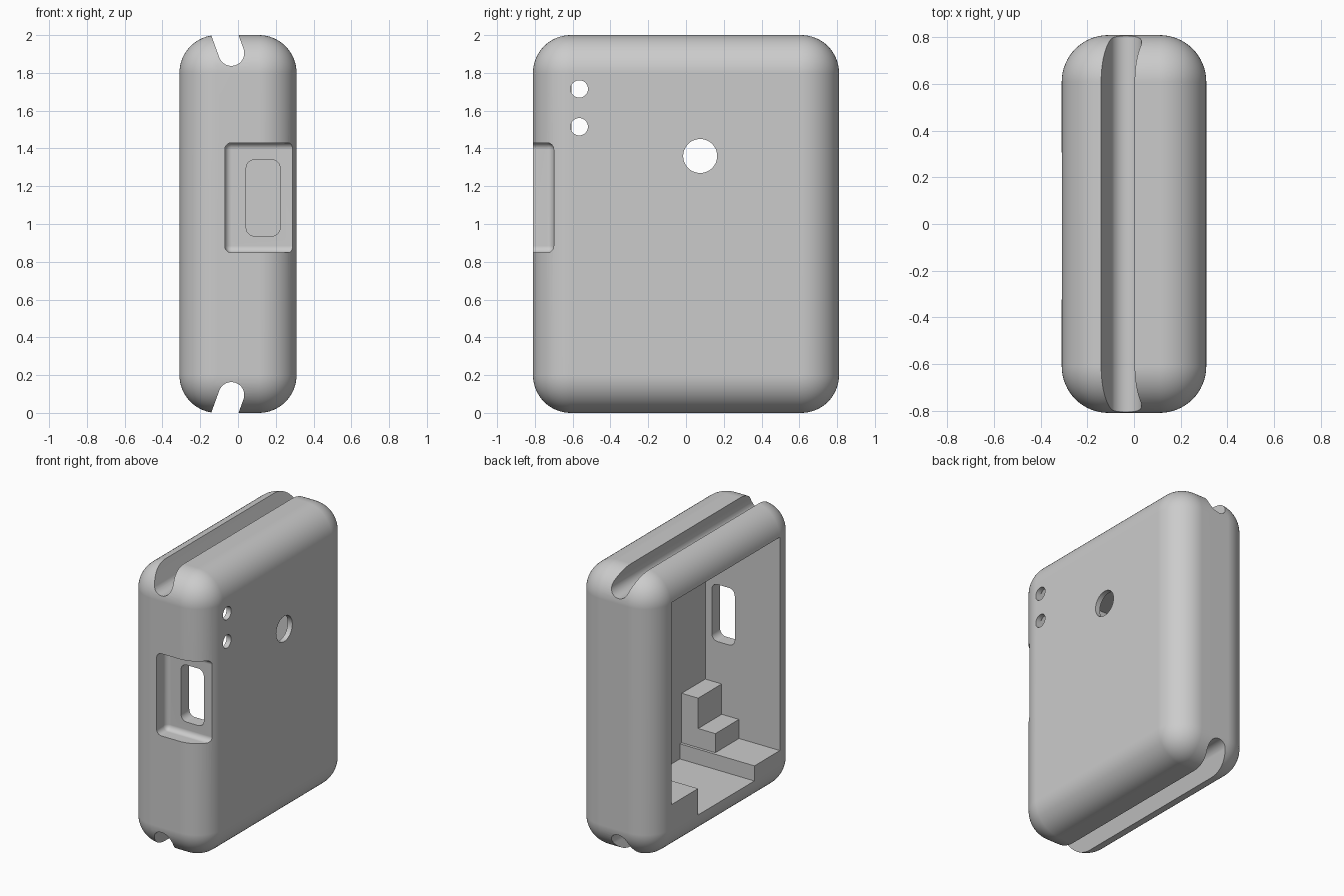
import bpy, bmesh, math
from mathutils import Vector, Matrix

cube = bpy.data.objects.get("Cube")
if cube:
    bpy.data.objects.remove(cube, do_unlink=True)

grey = bpy.data.materials.new("plain_grey")
grey.use_nodes = True
COLOUR = (0.6, 0.6, 0.6, 1)
grey.diffuse_color = COLOUR
grey.node_tree.nodes["Principled BSDF"].inputs["Base Color"].default_value = COLOUR


def make_object(name, bm):
    bmesh.ops.recalc_face_normals(bm, faces=bm.faces)
    mesh = bpy.data.meshes.new(name)
    bm.to_mesh(mesh)
    bm.free()
    mesh.materials.append(grey)
    obj = bpy.data.objects.new(name, mesh)
    bpy.context.collection.objects.link(obj)
    return obj


def rounded_box(name, low, high, radius, segments, axis=None):
    """Box with all edges rounded, or only those along one axis."""
    low, high = Vector(low), Vector(high)
    bm = bmesh.new()
    bmesh.ops.create_cube(bm, size=1)
    bm.transform(Matrix.Translation((low + high) / 2) @ Matrix.Diagonal((high - low).to_4d()))
    edges = [e for e in bm.edges if axis is None
             or abs((e.verts[0].co - e.verts[1].co).normalized()[axis]) > 0.9]
    bmesh.ops.bevel(bm, geom=edges, offset=radius, segments=segments,
                    profile=0.5, affect='EDGES')
    return make_object(name, bm)


def prism(name, profile, axis, start, end):
    """Extrude a profile along x (points y, z) or y (points x, z)."""
    bm = bmesh.new()
    place = (lambda a, b: (start, a, b)) if axis == 0 else (lambda a, b: (a, start, b))
    face = bm.faces.new([bm.verts.new(place(a, b)) for a, b in profile])
    new = bmesh.ops.extrude_face_region(bm, geom=[face])["geom"]
    shift = Vector((0, 0, 0))
    shift[axis] = end - start
    bmesh.ops.translate(bm, vec=shift, verts=[v for v in new if isinstance(v, bmesh.types.BMVert)])
    return make_object(name, bm)


def circle(a, b, radius, count=48):
    turn = 2 * math.pi / count
    return [(a + radius * math.cos(i * turn), b + radius * math.sin(i * turn))
            for i in range(count)]


def slot(mirrored):
    """Round-bottomed slot leaning to one side, open at the outer face."""
    lean, r, reach = math.radians(20), 0.068, 0.3
    cx, cz = -0.035, 1.905
    pts = [(cx + r * math.cos(lean + math.pi + i * math.pi / 24),
            cz + r * math.sin(lean + math.pi + i * math.pi / 24)) for i in range(25)]
    dx, dz = -math.sin(lean) * reach, math.cos(lean) * reach
    pts += [(pts[-1][0] + dx, pts[-1][1] + dz), (pts[0][0] + dx, pts[0][1] + dz)]
    return [(x, 2 - z) for x, z in pts] if mirrored else pts


# Rounded shell
case = rounded_box("case", (-0.31, -0.81, 0), (0.31, 0.81, 2), 0.2, 16)

# Cavity open to one broad side, with a raised floor at each end
cavity = [(-0.607, 1.805), (-0.607, 0.295), (-0.323, 0.295), (-0.323, 0.188),
          (0.307, 0.188), (0.307, 0.375), (0.603, 0.375), (0.603, 1.805)]
cutters = [prism("cavity_cutter", cavity, 0, -0.5, 0.274)]

# Cord slots along the top and bottom
cutters += [prism("slot_cutter", slot(m), 1, -1, 1) for m in (False, True)]

# Port recess on the front edge and its window
cutters.append(rounded_box("recess_cutter", (-0.07, -1.1, 0.848), (0.6, -0.7, 1.43), 0.036, 6))
cutters.append(rounded_box("window_cutter", (0.043, -0.85, 0.936), (0.223, -0.5, 1.34), 0.045, 6, axis=1))

# Round holes in the closed broad side
for y, z, r in ((0.075, 1.36, 0.09), (-0.565, 1.715, 0.046), (-0.565, 1.515, 0.046)):
    cutters.append(prism("hole_cutter", circle(y, z, r), 0, 0.2, 0.5))

bpy.context.view_layer.objects.active = case
for cutter in cutters:
    cutter.hide_render = True
    mod = case.modifiers.new("cut", 'BOOLEAN')
    mod.operation = 'DIFFERENCE'
    mod.solver = 'EXACT'
    mod.object = cutter
    bpy.ops.object.modifier_apply(modifier=mod.name)
    bpy.data.objects.remove(cutter, do_unlink=True)

# Two-step support inside the cavity
steps = [(0.28, 0.29), (0.01, 0.29), (0.01, 0.43), (0.145, 0.43), (0.145, 0.645), (0.28, 0.645)]
prism("stepped_support", steps, 1, -0.615, -0.343)

# Smooth rounded surfaces, keep cut edges crisp
bpy.ops.object.select_all(action='DESELECT')
case.select_set(True)
bpy.ops.object.shade_smooth_by_angle(angle=math.radians(25))
weighted = case.modifiers.new("weighted_normals", 'WEIGHTED_NORMAL')
weighted.keep_sharp = True
